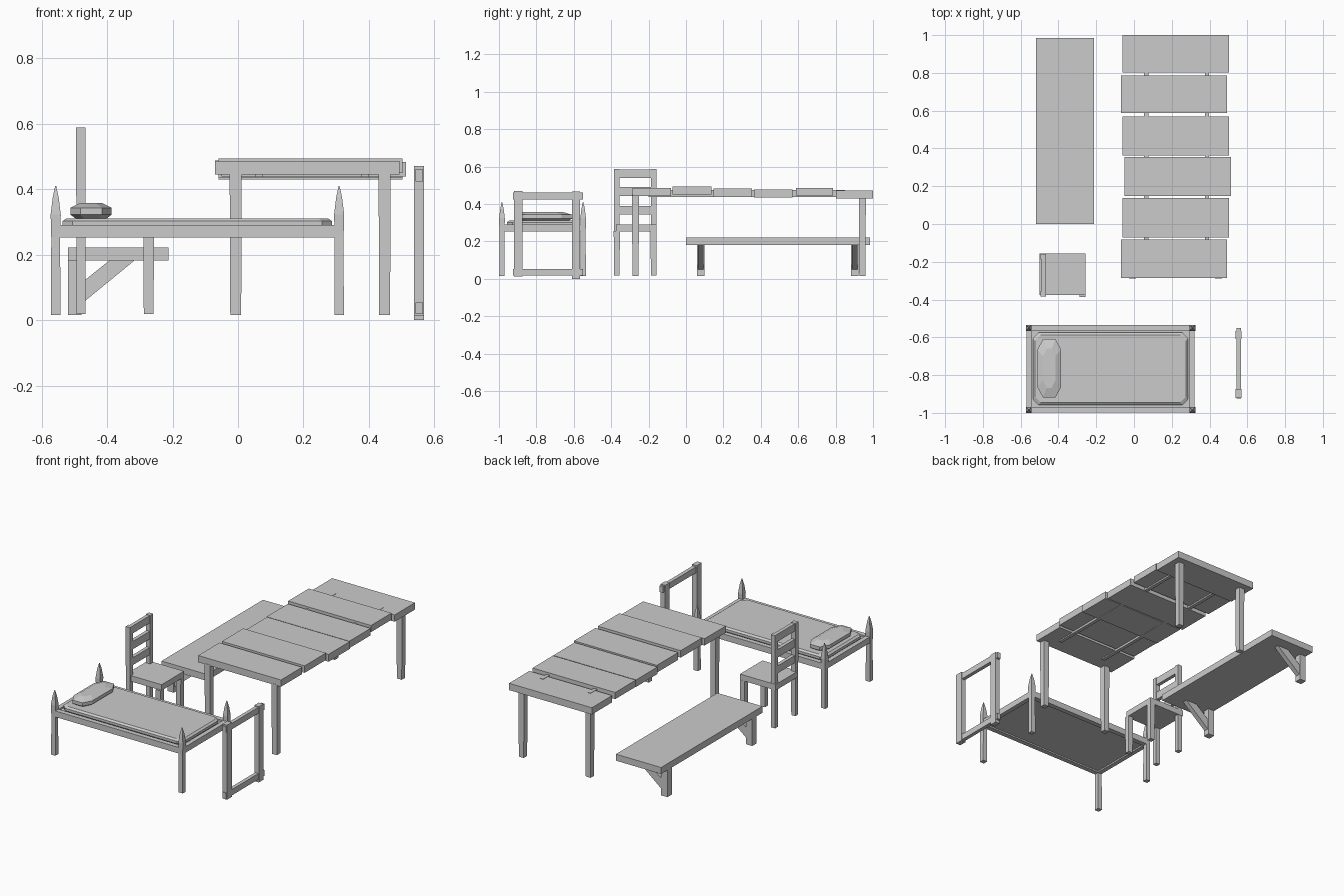
import bpy, bmesh

if "Cube" in bpy.data.objects:
    bpy.data.objects.remove(bpy.data.objects["Cube"])


def finish(name, bm):
    bmesh.ops.recalc_face_normals(bm, faces=bm.faces[:])
    me = bpy.data.meshes.new(name)
    bm.to_mesh(me)
    bm.free()
    ob = bpy.data.objects.new(name, me)
    bpy.context.collection.objects.link(ob)
    return ob


def loft(name, rings):
    """Skin a list of closed rings, capping both ends."""
    bm = bmesh.new()
    vs = [[bm.verts.new(p) for p in r] for r in rings]
    n = len(rings[0])
    for a, b in zip(vs, vs[1:]):
        for i in range(n):
            j = (i + 1) % n
            bm.faces.new((a[i], a[j], b[j], b[i]))
    bm.faces.new(vs[0][::-1])
    bm.faces.new(vs[-1])
    return finish(name, bm)


def rect(x0, x1, y0, y1, z):
    return [(x0, y0, z), (x1, y0, z), (x1, y1, z), (x0, y1, z)]


def box(name, x, y, z):
    return loft(name, [rect(*x, *y, z[0]), rect(*x, *y, z[1])])


def leg(name, cx, cy, w, z0, z1, foot=0.9):
    """Square leg narrowing slightly to the foot."""
    h, f = w / 2, w / 2 * foot
    return loft(name, [rect(cx - f, cx + f, cy - f, cy + f, z0),
                       rect(cx - h, cx + h, cy - h, cy + h, z1)])


def chamfer_ring(x0, x1, y0, y1, z, cx, cy):
    """Rectangle with cut corners."""
    return [(x0 + cx, y0, z), (x1 - cx, y0, z), (x1, y0 + cy, z), (x1, y1 - cy, z),
            (x1 - cx, y1, z), (x0 + cx, y1, z), (x0, y1 - cy, z), (x0, y0 + cy, z)]


# table planks: x start, y range, z range
planks = [(-0.060, 0.803, 1.000, 0.430, 0.472), (-0.070, 0.587, 0.787, 0.446, 0.487),
          (-0.060, 0.363, 0.570, 0.436, 0.479), (-0.050, 0.147, 0.354, 0.438, 0.483),
          (-0.060, -0.071, 0.137, 0.450, 0.493), (-0.070, -0.287, -0.081, 0.444, 0.486)]
for x0, y0, y1, z0, z1 in planks:
    box("table_plank", (x0, x0 + 0.563), (y0, y1), (z0, z1))

# table bearers and legs
for x in (0.065, 0.387):
    box("table_bearer", (x - 0.011, x + 0.011), (-0.2, 0.85), (0.437, 0.474))
for x in (-0.007, 0.448):
    for y in (-0.27, 0.943):
        leg("table_leg", x, y, 0.037, 0.016, 0.45)

# bench with legs and diagonal braces
box("bench_seat", (-0.52, -0.213), (0.0, 0.985), (0.182, 0.222))
for y in (0.079, 0.902):
    box("bench_leg", (-0.52, -0.478), (y - 0.021, y + 0.021), (0.016, 0.184))
    side = [(-0.485, 0.044), (-0.315, 0.183), (-0.392, 0.183), (-0.485, 0.108)]
    loft("bench_brace", [[(px, yy, pz) for px, pz in side] for yy in (y - 0.015, y + 0.015)])

# chair
box("chair_seat", (-0.50, -0.257), (-0.375, -0.157), (0.254, 0.29))
for y in (-0.37, -0.173):
    leg("chair_back_post", -0.48, y, 0.029, 0.018, 0.588, 0.95)
    leg("chair_front_leg", -0.273, y, 0.033, 0.018, 0.256)
for z0, z1 in ((0.345, 0.39), (0.442, 0.49), (0.54, 0.586)):
    box("chair_slat", (-0.491, -0.469), (-0.37, -0.173), (z0, z1))

# bed posts with sharpened tips
for cx in (-0.557, 0.309):
    for cy in (-0.984, -0.55):
        prof = [(0.0145, 0.015), (0.0135, 0.25), (0.0155, 0.322), (0.009, 0.375), (0.0015, 0.41)]
        loft("bed_post", [rect(cx - r, cx + r, cy - r, cy + r, z) for r, z in prof])

# bed rails and base board
for y in (-0.983, -0.551):
    box("bed_side_rail", (-0.557, 0.309), (y - 0.015, y + 0.015), (0.253, 0.29))
for x in (-0.555, 0.307):
    box("bed_end_rail", (x - 0.014, x + 0.014), (-0.98, -0.555), (0.253, 0.29))
box("bed_base", (-0.55, 0.302), (-0.975, -0.56), (0.262, 0.28))

# mattress
mx = (-0.536, 0.287, -0.958, -0.575)
loft("mattress", [chamfer_ring(mx[0] + i, mx[1] - i, mx[2] + i, mx[3] - i, z, 0.03, 0.03)
                  for i, z in ((0.008, 0.278), (0, 0.287), (0, 0.302), (0.012, 0.311))])

# pillow
px = (-0.512, -0.386, -0.918, -0.61)
loft("pillow", [chamfer_ring(px[0] + i, px[1] - i, px[2] + j, px[3] - j, z, 0.03 - i / 3, 0.055 - i / 2)
                for i, j, z in ((0.018, 0.02, 0.309), (0, 0, 0.322), (0, 0, 0.343), (0.03, 0.05, 0.358))])

# standing open frame
for y0, y1, z0, z1 in ((-0.92, -0.873, 0.012, 0.47), (-0.61, -0.566, 0.0, 0.466)):
    box("frame_post", (0.538, 0.569), (y0, y1), (z0, z1))
for z0, z1 in ((0.018, 0.054), (0.424, 0.461)):
    box("frame_rail", (0.543, 0.566), (-0.925, -0.551), (z0, z1))
